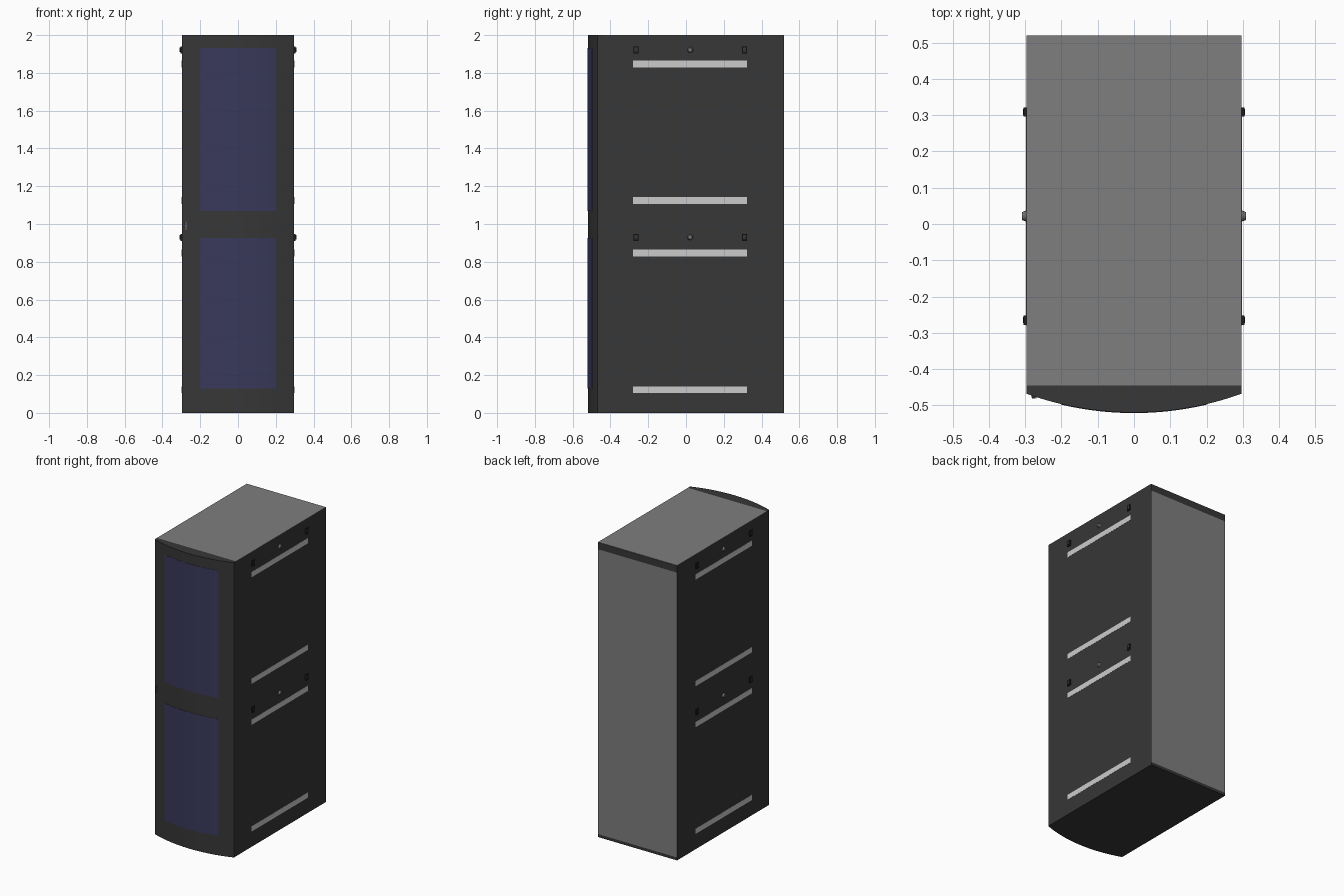
import bpy, bmesh, math
from mathutils import Matrix

if "Cube" in bpy.data.objects:
    bpy.data.objects.remove(bpy.data.objects["Cube"])


def mat(name, r, g, b):
    m = bpy.data.materials.new(name)
    m.diffuse_color = (r, g, b, 1)
    m.use_nodes = True
    m.node_tree.nodes["Principled BSDF"].inputs["Base Color"].default_value = m.diffuse_color
    return m


DARK = mat("dark casing", 0.038, 0.038, 0.038)
GREY = mat("grey panel", 0.21, 0.21, 0.21)
LIGHT = mat("light vent", 0.60, 0.60, 0.60)
BLUE = mat("blue mesh", 0.042, 0.041, 0.105)
BLACK = mat("black fitting", 0.012, 0.012, 0.012)
STEEL = mat("steel knob", 0.16, 0.16, 0.16)

W, FRONT, EDGE, BACK, H = 0.297, -0.52, -0.468, 0.52, 2.0


def finish(name, bm, material, smooth=False):
    bmesh.ops.recalc_face_normals(bm, faces=bm.faces)
    me = bpy.data.meshes.new(name)
    bm.to_mesh(me)
    bm.free()
    me.materials.append(material)
    ob = bpy.data.objects.new(name, me)
    bpy.context.collection.objects.link(ob)
    if smooth:
        bpy.context.view_layer.objects.active = ob
        ob.select_set(True)
        bpy.ops.object.shade_smooth_by_angle(angle=math.radians(30))
        ob.select_set(False)
    return ob


def box(name, x, y, z, material):
    bm = bmesh.new()
    size = [b - a for a, b in (x, y, z)]
    mid = [(a + b) / 2 for a, b in (x, y, z)]
    bmesh.ops.create_cube(bm, size=1, matrix=Matrix.Translation(mid) @ Matrix.Diagonal((*size, 1)))
    return finish(name, bm, material)


# Curved front: a circular arc through both edges and the centre
SAG = EDGE - FRONT
R = (W * W + SAG * SAG) / (2 * SAG)


def arc_y(x):
    return FRONT + R - math.sqrt(R * R - x * x)


def curved_slab(name, half, z0, z1, back, out, material, n=24):
    """Extrude an arc-fronted profile upward; back(x) gives its rear edge."""
    xs = [-half + 2 * half * i / n for i in range(n + 1)]
    profile = [(x, arc_y(x) - out) for x in xs] + [(x, back(x)) for x in reversed(xs)]
    bm = bmesh.new()
    face = bm.faces.new([bm.verts.new((x, y, z0)) for x, y in profile])
    up = bmesh.ops.extrude_face_region(bm, geom=[face])["geom"]
    bmesh.ops.translate(bm, vec=(0, 0, z1 - z0), verts=[v for v in up if isinstance(v, bmesh.types.BMVert)])
    return finish(name, bm, material, True)


# Cabinet body with lighter roof and back panels
box("cabinet_body", (-W, W), (-0.445, BACK - 0.002), (0, H - 0.002), DARK)
box("roof_panel", (-W, W), (-0.445, BACK - 0.002), (H - 0.002, H), GREY)
box("back_panel", (-W, W), (BACK - 0.002, BACK), (0.02, 1.952), GREY)
box("back_top_rail", (-W, W), (BACK - 0.002, BACK), (1.952, H - 0.002), DARK)
box("back_bottom_rail", (-W, W), (BACK - 0.002, BACK), (0, 0.02), DARK)

# Curved door and its two mesh windows
curved_slab("front_door", W, 0, H, lambda x: -0.445, 0, DARK)
for name, z0, z1 in (("lower_mesh", 0.13, 0.925), ("upper_mesh", 1.07, 1.932)):
    curved_slab(name, 0.202, z0, z1, lambda x: arc_y(x) + 0.002, 0.0015, BLUE)

# Door handle: narrow backing with a small lever and forked top
hy = arc_y(-0.275)
box("handle_plate", (-0.283, -0.269), (hy - 0.003, hy + 0.01), (0.965, 1.015), DARK)
box("handle_lever", (-0.279, -0.273), (hy - 0.006, hy), (0.967, 0.995), STEEL)
for i, x in enumerate((-0.282, -0.272)):
    box(f"handle_fork_{i}", (x, x + 0.003), (hy - 0.006, hy), (0.993, 1.01), STEEL)

# Side fittings, repeated on both sides
for s, side in ((1, "right"), (-1, "left")):
    def span(a, b):
        return tuple(sorted((s * a, s * b)))

    for i, z in enumerate((0.122, 0.846, 1.124, 1.847)):
        box(f"{side}_vent_strip_{i}", span(W - 0.002, W + 0.0012), (-0.28, 0.322), (z - 0.018, z + 0.018), LIGHT)

    for i, z in enumerate((0.93, 1.922)):
        # Round knob on the centre line
        bm = bmesh.new()
        bmesh.ops.create_cone(bm, cap_ends=True, segments=20, radius1=0.016, radius2=0.011, depth=0.014,
                              matrix=Matrix.Translation((s * (W + 0.005), 0.022, z))
                              @ Matrix.Rotation(s * math.pi / 2, 4, 'Y'))
        finish(f"{side}_knob_{i}", bm, STEEL, True)
        # Rectangular latches front and rear: black rim, dark centre
        for j, y in enumerate((-0.265, 0.309)):
            box(f"{side}_latch_rim_{i}_{j}", span(W - 0.002, W + 0.008),
                (y - 0.013, y + 0.013), (z - 0.02, z + 0.018), BLACK)
            box(f"{side}_latch_centre_{i}_{j}", span(W, W + 0.0095),
                (y - 0.008, y + 0.008), (z - 0.008, z + 0.012), DARK)
